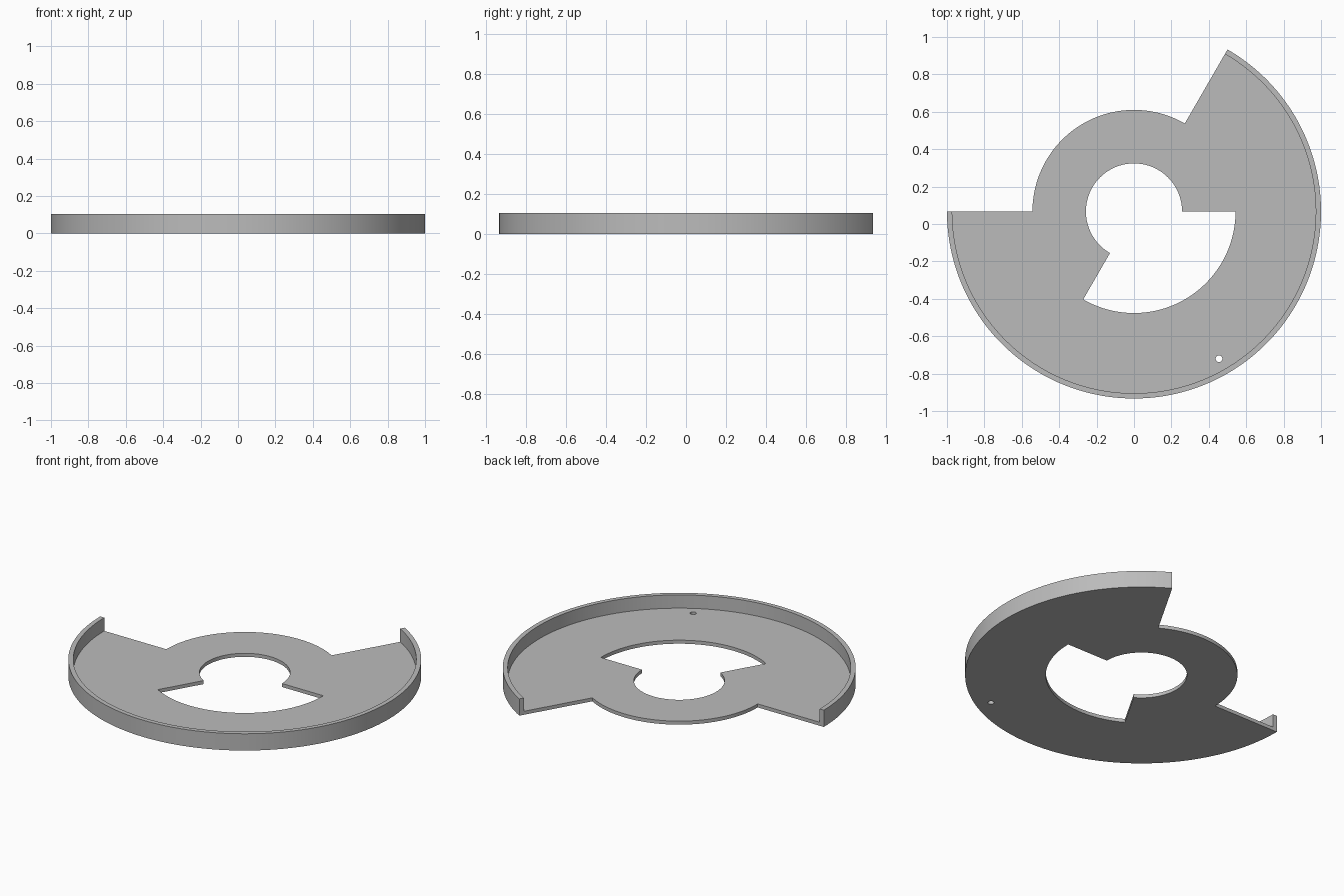
import bpy, bmesh
from math import sin, cos, radians
from mathutils import Vector

cube = bpy.data.objects.get("Cube")
if cube:
    bpy.data.objects.remove(cube)

CY = 0.067                                  # arc centre on y
R_HOLE, R_HUB, R_LIP, R_RIM = 0.257, 0.543, 0.972, 1.0
FLOOR, HEIGHT, STEP = 0.022, 0.105, 2

grey = bpy.data.materials.new("plain grey")
grey.use_nodes = True
colour = (0.5, 0.5, 0.5, 1)
grey.diffuse_color = colour
grey.node_tree.nodes["Principled BSDF"].inputs["Base Color"].default_value = colour

bm = bmesh.new()
grid = {}


def point(radius, angle):
    """Shared vertex on a polar grid."""
    key = (radius, angle % 360)
    if key not in grid:
        a = radians(angle)
        grid[key] = bm.verts.new((radius * cos(a), CY + radius * sin(a), 0))
    return grid[key]


def sector(r0, r1, start, end):
    return [bm.faces.new((point(r0, a), point(r1, a),
                          point(r1, a + STEP), point(r0, a + STEP)))
            for a in range(start, end, STEP)]


def raise_faces(faces, height):
    """Extrude faces upward and return the new top faces."""
    out = bmesh.ops.extrude_face_region(bm, geom=faces)["geom"]
    verts = [g for g in out if isinstance(g, bmesh.types.BMVert)]
    bmesh.ops.translate(bm, verts=verts, vec=(0, 0, height))
    return [g for g in out if isinstance(g, bmesh.types.BMFace)]


# Floor: inner ring and wide outer fan, each covering 240 degrees
floor = sector(R_HOLE, R_HUB, 0, 240)
floor += sector(R_HUB, R_LIP, 180, 420)
floor += sector(R_LIP, R_RIM, 180, 420)
bottom_copy = bmesh.ops.duplicate(bm, geom=floor)["geom"]
bottom = [g for g in bottom_copy if isinstance(g, bmesh.types.BMFace)]
top = raise_faces(floor, FLOOR)

# Upright lip along the outer edge
centre = Vector((0, CY, 0))
lip = [f for f in top
       if (f.calc_center_median() - centre).xy.length > R_LIP]
raise_faces(lip, HEIGHT - FLOOR)

# Close the underside if the extrusion consumed it, and clean up
open_edges = any(e.is_boundary for f in top for e in f.edges) or \
    any(e.is_boundary and all(v.co.z == 0 for v in e.verts)
        for e in bm.edges if not any(f in bottom for f in e.link_faces))
if not open_edges:
    bmesh.ops.delete(bm, geom=bottom, context="FACES")
bmesh.ops.remove_doubles(bm, verts=bm.verts, dist=0.0001)
bmesh.ops.recalc_face_normals(bm, faces=bm.faces)

mesh = bpy.data.meshes.new("rimmed_plate")
bm.to_mesh(mesh)
bm.free()
mesh.materials.append(grey)
plate = bpy.data.objects.new("rimmed_plate", mesh)
bpy.context.collection.objects.link(plate)

# Small drilled hole near the lip
a = radians(300)
bpy.ops.mesh.primitive_cylinder_add(
    vertices=24, radius=0.018, depth=0.2,
    location=(0.909 * cos(a), CY + 0.909 * sin(a), 0))
drill = bpy.context.object
drill.name = "drill_cutter"
drill.hide_render = True
cut = plate.modifiers.new("drilled hole", "BOOLEAN")
cut.operation = "DIFFERENCE"
cut.solver = "EXACT"
cut.object = drill

bpy.ops.object.select_all(action="DESELECT")
plate.select_set(True)
bpy.context.view_layer.objects.active = plate
bpy.ops.object.modifier_apply(modifier=cut.name)
bpy.data.objects.remove(drill)
bpy.ops.object.shade_smooth_by_angle(angle=radians(30))
